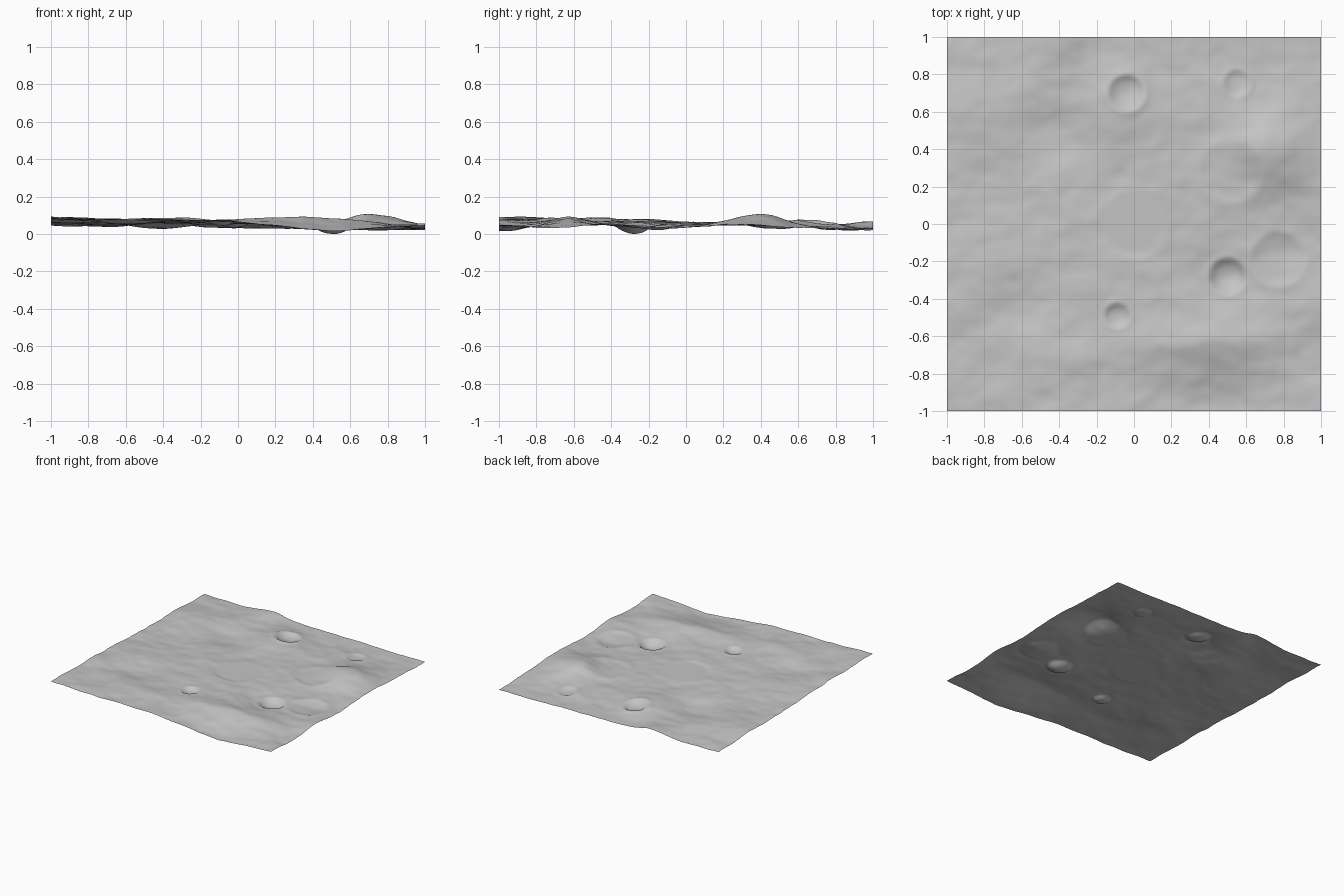
import bpy
import bmesh
import math
from mathutils import Vector, noise

cube = bpy.data.objects.get("Cube")
if cube:
    bpy.data.objects.remove(cube, do_unlink=True)

# Broad hills and hollows: x, y, x radius, y radius, height
HILLS = [
    (0, 0, .6, .6, .01),
    (.72, .4, .22, .2, .07),
    (-.8, .6, .25, .16, .018),
    (-.42, .48, .2, .15, -.022),
    (-.8, -.2, .22, .16, .008),
    (-1, -.45, .15, .2, .014),
    (-.6, -.42, .16, .14, -.016),
    (-.38, -.75, .2, .16, .014),
    (.34, -.63, .32, .12, .038),
    (.5, -.98, .3, .18, -.042),
    (.5, -.28, .16, .14, -.024),
    (-.4, 1, .15, .18, .028),
    (-.1, .62, .2, .2, .03),
    (1, -.7, .15, .13, -.016),
    (1, -.4, .12, .12, .012),
    (1, .22, .14, .2, .014),
]

# Craters: x, y, radius, depth, rim height
CRATERS = [
    (-.04, .7, .1, .028, .005),
    (.55, .75, .075, .015, .003),
    (.52, .28, .17, .012, .003),
    (.5, -.28, .1, .026, .005),
    (.77, -.19, .15, .02, .004),
    (-.09, -.49, .07, .02, .004),
]

# Uneven soil: x frequency, y frequency, height
SOIL = [(3, 4, .008), (6, 8, .006), (13, 16, .003)]

# Shallow filled basin at the centre
BASIN_RADIUS = .16


def rolling_ground(x, y):
    # Tilt between the four corners
    u, v = (x + 1) / 2, (y + 1) / 2
    front = .08 + (.042 - .08) * u
    back = .035 + (.013 - .035) * u
    z = front + (back - front) * v
    for hx, hy, rx, ry, h in HILLS:
        z += h * math.exp(-((x - hx) / rx) ** 2 - ((y - hy) / ry) ** 2)
    for fx, fy, h in SOIL:
        z += h * noise.noise(Vector((x * fx, y * fy, fx + .3)))
    return z


def crater_offset(x, y, crater):
    cx, cy, radius, depth, rim = crater
    t = math.hypot(x - cx, y - cy) / radius
    bowl = -depth * (1 - t * t) if t < 1 else 0
    return bowl + rim * math.exp(-((t - 1) / .25) ** 2)


BASIN_LEVEL = rolling_ground(0, 0) - .003


def ground_height(x, y):
    z = rolling_ground(x, y)
    t = math.hypot(x, y) / BASIN_RADIUS
    if t < 1.2:
        z += (BASIN_LEVEL - z) * min(1, (1.2 - t) / .25)
    return z + sum(crater_offset(x, y, c) for c in CRATERS)


# Open terrain sheet, with its lowest point resting on the ground
bm = bmesh.new()
bmesh.ops.create_grid(bm, x_segments=140, y_segments=140, size=1)
for vert in bm.verts:
    vert.co.z = ground_height(vert.co.x, vert.co.y)
low = min(v.co.z for v in bm.verts)
bmesh.ops.translate(bm, verts=bm.verts, vec=(0, 0, -low))
for face in bm.faces:
    face.smooth = True

mesh = bpy.data.meshes.new("cratered_ground")
bm.to_mesh(mesh)
bm.free()
ground = bpy.data.objects.new("cratered_ground", mesh)
bpy.context.collection.objects.link(ground)

# Plain grey dust
dust = bpy.data.materials.new("grey_dust")
dust.use_nodes = True
grey = (.56, .56, .56, 1)
dust.diffuse_color = grey
shader = next(n for n in dust.node_tree.nodes if n.type == "BSDF_PRINCIPLED")
shader.inputs["Base Color"].default_value = grey
shader.inputs["Roughness"].default_value = .9
mesh.materials.append(dust)
